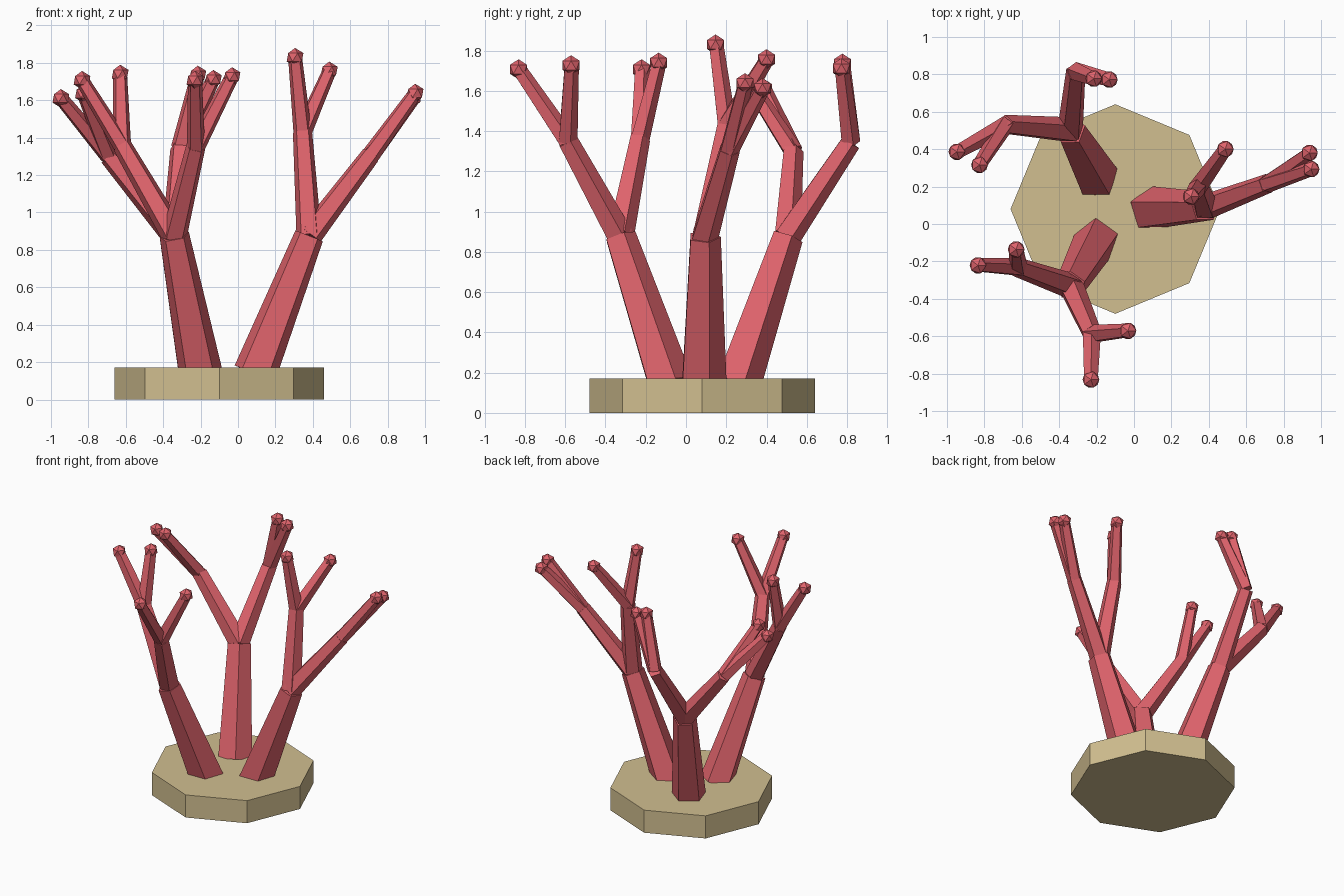
import bpy, bmesh, math
from mathutils import Vector, Matrix

if "Cube" in bpy.data.objects:
    bpy.data.objects.remove(bpy.data.objects["Cube"])


def material(name, rgb):
    m = bpy.data.materials.new(name)
    m.diffuse_color = (*rgb, 1)
    m.use_nodes = True
    m.node_tree.nodes["Principled BSDF"].inputs["Base Color"].default_value = m.diffuse_color
    return m


coral = material("coral_red", (0.74, 0.125, 0.15))
sand = material("sand", (0.64, 0.52, 0.28))


def finish(bm, name, mat):
    bmesh.ops.recalc_face_normals(bm, faces=bm.faces)
    me = bpy.data.meshes.new(name)
    bm.to_mesh(me)
    bm.free()
    me.materials.append(mat)
    ob = bpy.data.objects.new(name, me)
    bpy.context.collection.objects.link(ob)


def limb(bm, a, b, r0, r1, sides=5):
    """Closed tapered prism from a to b, first corner towards +y."""
    a, b = Vector(a), Vector(b)
    q = Vector((0, 0, 1)).rotation_difference(b - a)
    rings = []
    for p, r in ((a, r0), (b, r1)):
        ring = []
        for i in range(sides):
            t = 2 * math.pi * i / sides
            ring.append(bm.verts.new(p + q @ Vector((r * math.sin(t), r * math.cos(t), 0))))
        rings.append(ring)
        bm.faces.new(ring)
    lo, hi = rings
    for i in range(sides):
        j = (i + 1) % sides
        bm.faces.new((lo[i], lo[j], hi[j], hi[i]))


# Octagonal base slab
bm = bmesh.new()
limb(bm, (-0.10, 0.08, 0), (-0.10, 0.08, 0.17), 0.56, 0.56, 8)
finish(bm, "base", sand)

# Each coral: root, fork, then two boughs with (joint, tip, tip)
corals = {
    "right_coral": ((0.09, 0.08, 0.14), (0.38, 0.09, 0.875), [
        ((0.345, 0.20, 1.43), (0.305, 0.147, 1.83), (0.488, 0.40, 1.757)),
        ((0.71, 0.215, 1.31), (0.947, 0.293, 1.638), (0.938, 0.38, 1.613))]),
    "front_coral": ((-0.20, -0.085, 0.14), (-0.34, -0.33, 0.875), [
        ((-0.225, -0.59, 1.35), (-0.23, -0.832, 1.707), (-0.032, -0.571, 1.727)),
        ((-0.62, -0.232, 1.36), (-0.834, -0.221, 1.707), (-0.63, -0.136, 1.74))]),
    "back_coral": ((-0.20, 0.25, 0.14), (-0.34, 0.50, 0.875), [
        ((-0.69, 0.53, 1.30), (-0.947, 0.386, 1.61), (-0.826, 0.316, 1.635)),
        ((-0.31, 0.815, 1.345), (-0.215, 0.777, 1.735), (-0.132, 0.772, 1.712))]),
}

for name, (root, fork, boughs) in corals.items():
    bm = bmesh.new()
    limb(bm, root, fork, 0.122, 0.083)
    for joint, *tips in boughs:
        limb(bm, fork, joint, 0.071, 0.054)
        for tip in tips:
            limb(bm, joint, tip, 0.051, 0.039)
            # Faceted bud at the tip
            bmesh.ops.create_icosphere(bm, subdivisions=1, radius=0.05,
                                       matrix=Matrix.Translation(tip))
    finish(bm, name, coral)
